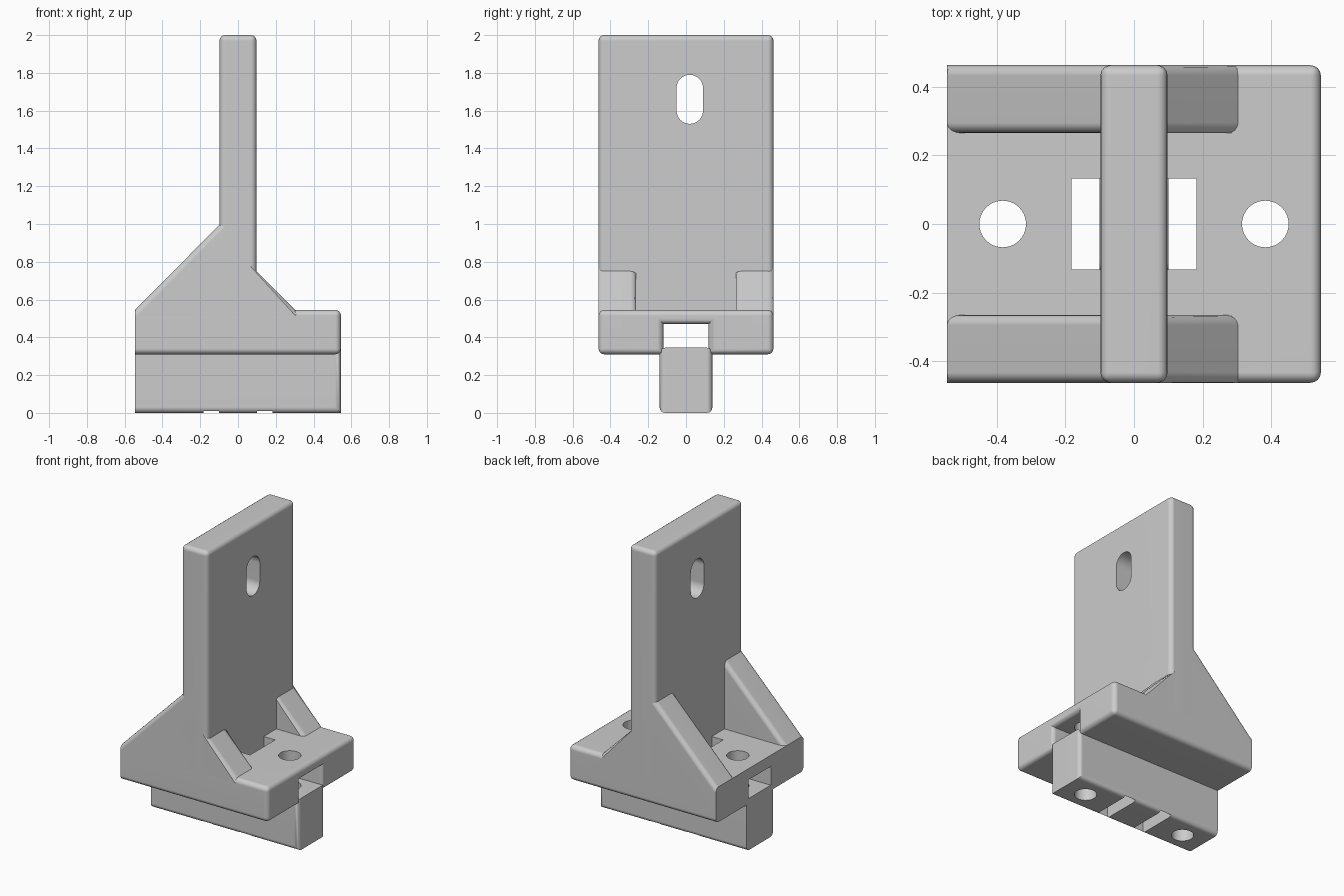
import bpy, bmesh, math
from mathutils import Vector

if "Cube" in bpy.data.objects:
    bpy.data.objects.remove(bpy.data.objects["Cube"])

END, SIDE, ROUND = 0.545, 0.463, 0.03
GREY = (0.604, 0.604, 0.604, 1)

grey = bpy.data.materials.new("light_grey")
grey.use_nodes = True
grey.diffuse_color = GREY
grey.node_tree.nodes["Principled BSDF"].inputs["Base Color"].default_value = GREY


def prism(name, outline, axis, start, stop, rounded=None):
    """Extrude a 2D outline along an axis and round the edges picked by a rule."""
    def place(p, t):
        return {"x": (t, p[0], p[1]), "y": (p[0], t, p[1]), "z": (p[0], p[1], t)}[axis]
    bm = bmesh.new()
    low = [bm.verts.new(place(p, start)) for p in outline]
    high = [bm.verts.new(place(p, stop)) for p in outline]
    bm.faces.new(low)
    bm.faces.new(high[::-1])
    for i in range(len(outline)):
        bm.faces.new((low[i - 1], high[i - 1], high[i], low[i]))
    bmesh.ops.recalc_face_normals(bm, faces=bm.faces)
    if rounded:
        edges = [e for e in bm.edges if rounded(e.verts[0].co, e.verts[1].co)]
        bmesh.ops.bevel(bm, geom=edges, offset=ROUND, segments=4, profile=0.5,
                        affect="EDGES", clamp_overlap=True)
        bmesh.ops.recalc_face_normals(bm, faces=bm.faces)
    mesh = bpy.data.meshes.new(name)
    bm.to_mesh(mesh)
    bm.free()
    mesh.materials.append(grey)
    obj = bpy.data.objects.new(name, mesh)
    bpy.context.collection.objects.link(obj)
    return obj


def rect(x0, x1, y0, y1):
    return [(x0, y0), (x1, y0), (x1, y1), (x0, y1)]


def arc(cx, cy, r, begin, end, steps):
    angles = [begin + (end - begin) * i / steps for i in range(steps + 1)]
    return [(cx + r * math.cos(a), cy + r * math.sin(a)) for a in angles]


def cut(target, tool):
    """Cut the tool out of the target, then remove the tool."""
    mod = target.modifiers.new("cut", "BOOLEAN")
    mod.operation, mod.solver, mod.object = "DIFFERENCE", "EXACT", tool
    bpy.context.view_layer.objects.active = target
    bpy.ops.object.modifier_apply(modifier=mod.name)
    bpy.data.objects.remove(tool)


def at_end(a, b):
    return min(a.x, b.x) > END - 0.001


def along_x(a, b):
    return abs(a.x - b.x) > 1


# Base plate with a channel underneath; the -x end stays square
plate = prism("base_plate",
              [(-SIDE, 0.31), (-0.12, 0.31), (-0.12, 0.47), (0.12, 0.47),
               (0.12, 0.31), (SIDE, 0.31), (SIDE, 0.545), (-SIDE, 0.545)],
              "x", -END, END,
              lambda a, b: at_end(a, b) or (along_x(a, b) and abs(a.y) > 0.4))

# Clamp bar below the plate
bar = prism("clamp_bar", rect(-0.14, 0.14, 0, 0.345), "x", -END, END,
            lambda a, b: along_x(a, b) or (at_end(a, b) and abs(a.z - b.z) > 0.1))

# Strap slots and bolt holes
cut(plate, prism("opening", rect(-0.182, 0.182, -0.132, 0.132), "z", 0.2, 0.7))
for side in (-1, 1):
    slot = rect(*sorted((side * 0.1, side * 0.182)), -0.132, 0.132)
    cut(bar, prism("strap_slot", slot, "z", -0.1, 0.5))
    for part in (plate, bar):
        hole = arc(side * 0.383, 0, 0.068, 0, math.tau, 40)[:-1]
        cut(part, prism("bolt_hole", hole, "z", -0.1, 0.7))

# Upright wall with an oblong hole
wall = prism("upright_wall", rect(-0.098, 0.098, -SIDE, SIDE), "z", 0.47, 2,
             lambda a, b: max(a.z, b.z) > 1.9)
oblong = arc(0.02, 1.72, 0.07, 0, math.pi, 16) + arc(0.02, 1.6, 0.07, math.pi, math.tau, 16)
cut(wall, prism("oblong_hole", oblong, "x", -0.3, 0.3))

# Gusset ribs: a long slope towards -x, a short one towards +x
parts = [plate, bar, wall]
rib = [(-END, 0.37), (-END, 0.545), (0, 1.095), (0, 0.848), (0.478, 0.37)]
for name, y0, y1 in (("right_rib", -SIDE, -0.265), ("left_rib", 0.265, SIDE)):
    parts.append(prism(name, rib, "y", y0, y1,
                       lambda a, b: abs(a.x - b.x) > 0.1 and abs(a.z - b.z) > 0.1))

# Smooth rounded edges, sharp corners and flat broad faces
bpy.ops.object.select_all(action="DESELECT")
for part in parts:
    part.select_set(True)
bpy.context.view_layer.objects.active = plate
bpy.ops.object.shade_smooth_by_angle(angle=math.radians(35))
for part in parts:
    part.modifiers.new("flat_faces", "WEIGHTED_NORMAL").keep_sharp = True
